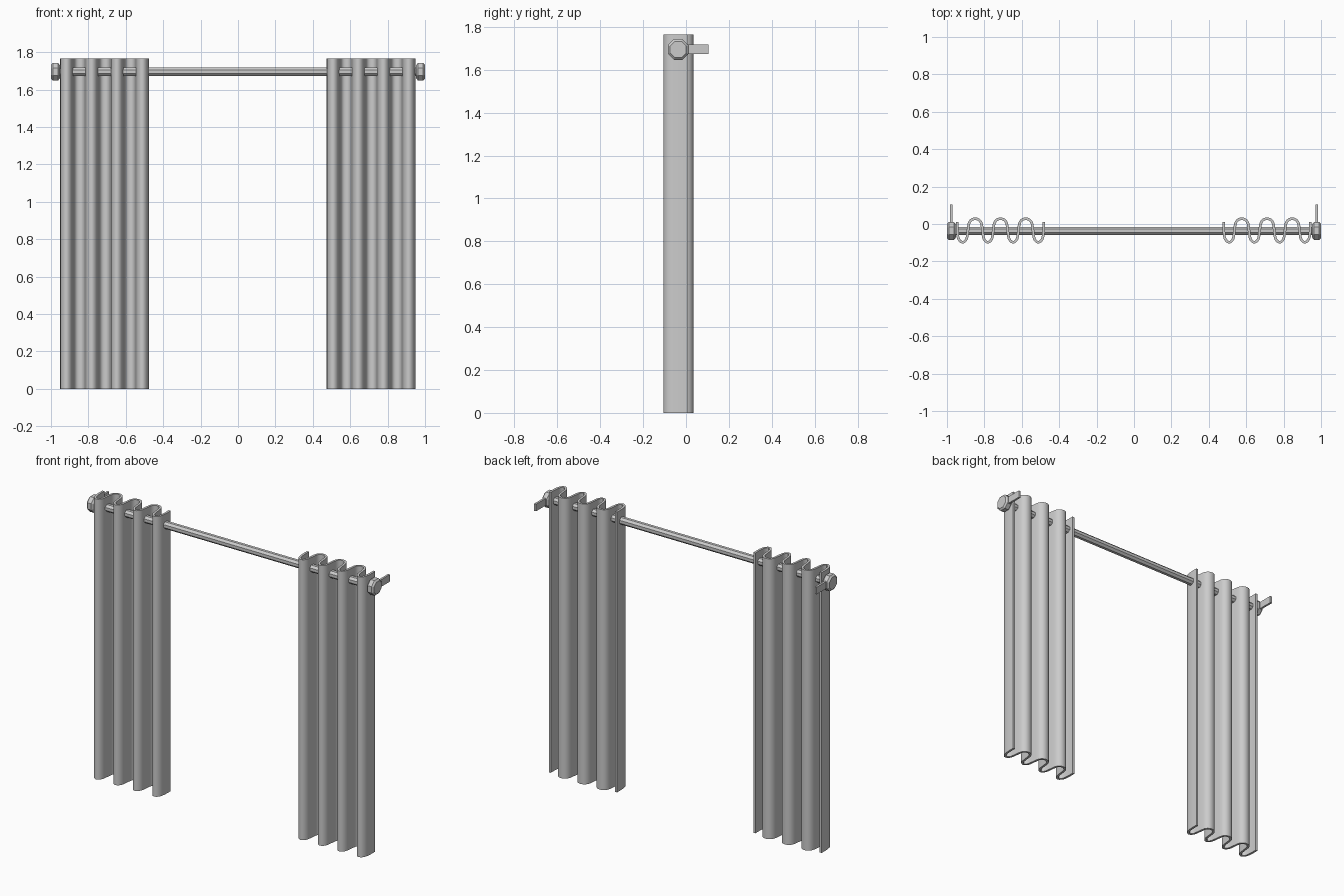
import bpy, bmesh, math
from mathutils import Vector

if "Cube" in bpy.data.objects:
    bpy.data.objects.remove(bpy.data.objects["Cube"])

ROD_Y, ROD_Z = -0.037, 1.695


def finish(name, bm, smooth=False):
    bmesh.ops.recalc_face_normals(bm, faces=bm.faces[:])
    me = bpy.data.meshes.new(name)
    bm.to_mesh(me)
    bm.free()
    ob = bpy.data.objects.new(name, me)
    bpy.context.collection.objects.link(ob)
    if smooth:
        bpy.ops.object.select_all(action='DESELECT')
        ob.select_set(True)
        bpy.context.view_layer.objects.active = ob
        bpy.ops.object.shade_smooth_by_angle(angle=math.radians(40))
    return ob


def lathe_x(name, profile, sides=8):
    """Revolve (x, across-flats radius) pairs about the rod axis."""
    bm = bmesh.new()
    rings = []
    for x, r in profile:
        rr = r / math.cos(math.pi / sides)
        rings.append([bm.verts.new((x,
                                    ROD_Y + rr * math.cos((i + .5) * 2 * math.pi / sides),
                                    ROD_Z + rr * math.sin((i + .5) * 2 * math.pi / sides)))
                      for i in range(sides)])
    for a, b in zip(rings, rings[1:]):
        for i in range(sides):
            j = (i + 1) % sides
            bm.faces.new((a[i], a[j], b[j], b[i]))
    bm.faces.new(rings[0])
    bm.faces.new(rings[-1])
    return finish(name, bm)


def box(name, lo, hi):
    bm = bmesh.new()
    bmesh.ops.create_cube(bm, size=1)
    for v in bm.verts:
        v.co = [(l + h) / 2 + c * (h - l) for l, h, c in zip(lo, hi, v.co)]
    return finish(name, bm)


def pleat_path(cx, period=0.135, folds=4, steps=3):
    """Smooth wavy centre line: narrow front folds, wide rear folds."""
    fold = [(-.034, .002), (-.028, -.04), (-.021, -.08), (0, -.098),
            (.021, -.08), (.028, -.04), (.034, .002)]
    keys = []
    for k in range(folds):
        x0 = cx + (k - (folds - 1) / 2) * period
        keys += [Vector((x0 + x, y)) for x, y in fold]
        if k < folds - 1:
            keys += [Vector((x0 + period / 2 + d, y)) for d, y in ((-.02, .022), (0, .028), (.02, .022))]
    # outer hems hang straight back
    keys[0] = Vector((keys[1].x - .0005, .01))
    keys[-1] = Vector((keys[-2].x + .0005, .01))
    ext = [2 * keys[0] - keys[1]] + keys + [2 * keys[-1] - keys[-2]]
    pts = []
    for a, b, c, d in zip(ext, ext[1:], ext[2:], ext[3:]):
        for s in range(steps):
            t = s / steps
            pts.append(.5 * (2 * b + (c - a) * t + (2 * a - 5 * b + 4 * c - d) * t * t
                             + (3 * b - a - 3 * c + d) * t ** 3))
    return pts + [keys[-1]]


def curtain(name, cx, height=1.765, thick=0.014):
    pts = pleat_path(cx)
    bm = bmesh.new()
    cols = []
    for i, p in enumerate(pts):
        t = (pts[min(i + 1, len(pts) - 1)] - pts[max(i - 1, 0)]).normalized()
        n = Vector((-t.y, t.x)) * thick / 2
        a, b = p + n, p - n
        cols.append([bm.verts.new((q.x, q.y, z)) for q, z in
                     ((a, 0), (b, 0), (b, height), (a, height))])
    for c, d in zip(cols, cols[1:]):
        for i in range(4):
            j = (i + 1) % 4
            bm.faces.new((c[i], c[j], d[j], d[i]))
    bm.faces.new(cols[0])
    bm.faces.new(cols[-1])
    return finish(name, bm, smooth=True)


# Rod
lathe_x("curtain_rod", [(-.96, .022), (.96, .022)])

# Finials and wall brackets at both ends
for side, s in (("left", -1), ("right", 1)):
    lathe_x(side + "_finial", [(s * .953, .036), (s * .963, .048),
                               (s * .99, .048), (s * 1.0, .038)])
    xs = sorted((s * .971, s * .984))
    box(side + "_bracket", (xs[0], ROD_Y, 1.673), (xs[1], .105, 1.718))

# Pleated curtains
curtain("left_curtain", -.714)
curtain("right_curtain", .711)
